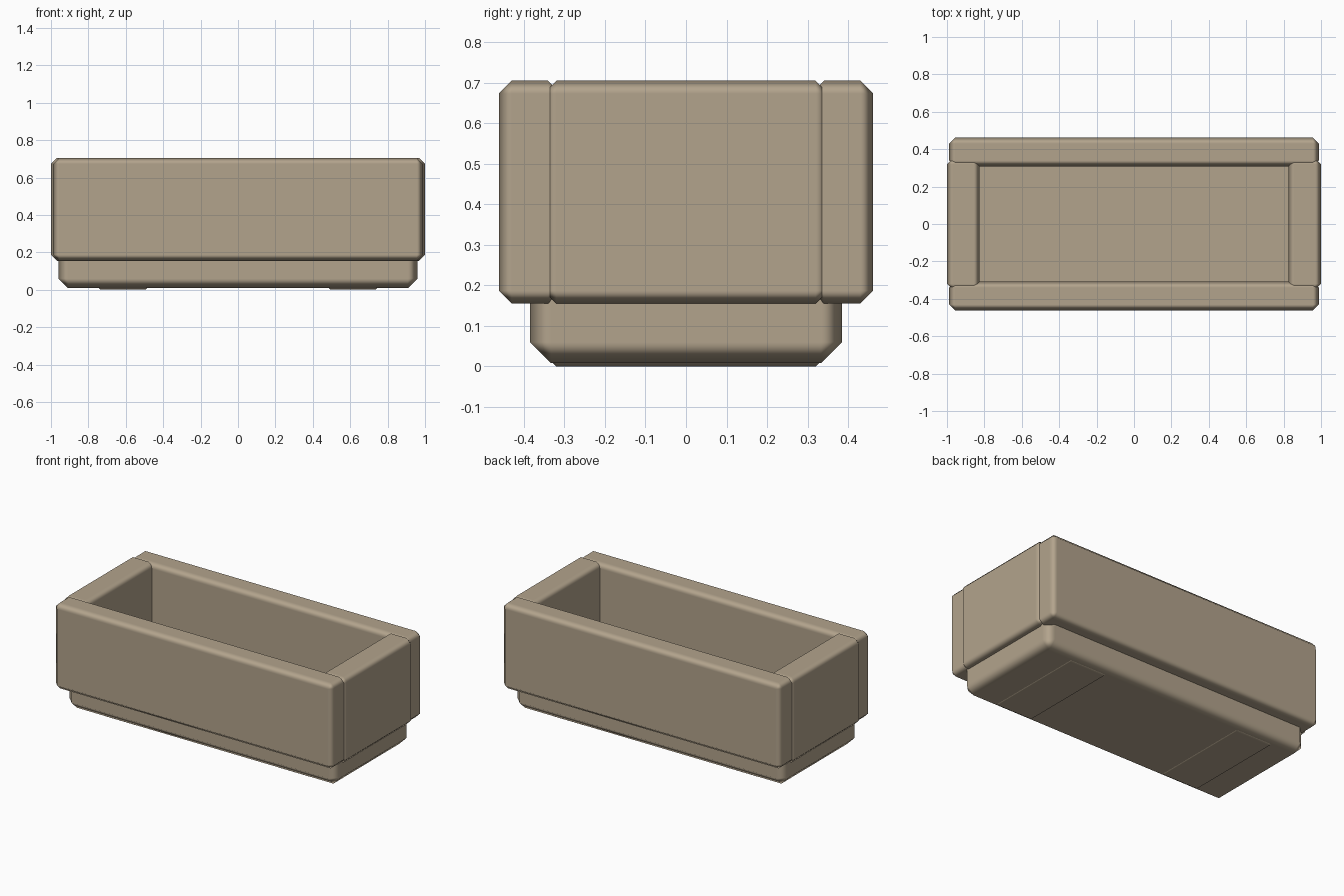
import bpy

if "Cube" in bpy.data.objects:
    bpy.data.objects.remove(bpy.data.objects["Cube"])

# One flat colour for the whole planter
tan = bpy.data.materials.new("warm_tan_stone")
tan.diffuse_color = (0.45, 0.37, 0.265, 1.0)
tan.use_nodes = True
tan.node_tree.nodes["Principled BSDF"].inputs["Base Color"].default_value = tan.diffuse_color


def block(name, lo, hi, chamfer):
    """Box between two corners with one-segment, softly shaded chamfers."""
    centre = [(a + b) / 2 for a, b in zip(lo, hi)]
    bpy.ops.mesh.primitive_cube_add(size=1, location=centre)
    ob = bpy.context.object
    ob.name = name
    ob.scale = [b - a for a, b in zip(lo, hi)]
    bpy.ops.object.transform_apply(location=False, rotation=False, scale=True)
    ob.data.materials.append(tan)
    bpy.ops.object.shade_smooth()
    bev = ob.modifiers.new("chamfer", 'BEVEL')
    bev.width = chamfer
    bev.segments = 1
    bev.limit_method = 'ANGLE'
    bev.harden_normals = True
    return ob


# Base slab, its top forms the floor of the trough
block("base", (-0.96, -0.385, 0.008), (0.96, 0.385, 0.215), 0.052)

# Long front and back walls
block("front_wall", (-0.988, -0.462, 0.155), (0.988, -0.308, 0.705), 0.032)
block("back_wall", (-0.988, 0.308, 0.155), (0.988, 0.462, 0.705), 0.032)

# End walls and thin feet, mirrored left and right
for side, s in (("left", -1), ("right", 1)):
    x = sorted((s * 0.825, s * 1.0))
    block(side + "_end_wall", (x[0], -0.352, 0.155), (x[1], 0.352, 0.705), 0.032)
    x = sorted((s * 0.475, s * 0.755))
    block(side + "_foot", (x[0], -0.34, 0.0), (x[1], 0.34, 0.08), 0.02)
